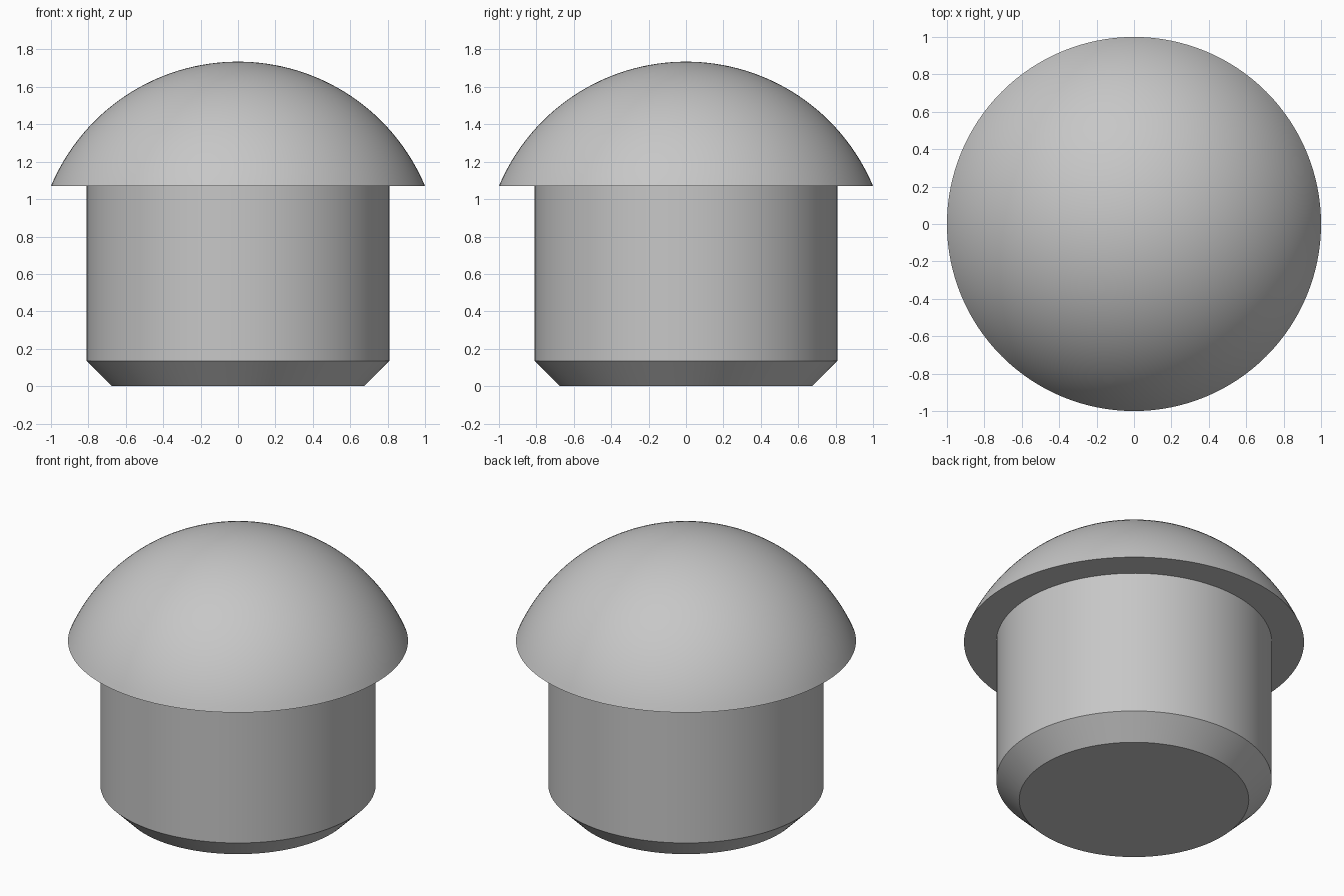
import bpy
import bmesh
import math

if "Cube" in bpy.data.objects:
    bpy.data.objects.remove(bpy.data.objects["Cube"], do_unlink=True)

SEGMENTS = 128
RIM_Z, TOP_Z = 1.07, 1.735

grey = bpy.data.materials.new("plain grey")
grey.use_nodes = True
grey.diffuse_color = (0.57, 0.57, 0.57, 1)
grey.node_tree.nodes["Principled BSDF"].inputs["Base Color"].default_value = grey.diffuse_color


def turned_part(name, profile):
    """Revolve an (r, z) profile about the z axis."""
    bm = bmesh.new()
    verts = [bm.verts.new((r, 0, z)) for r, z in profile]
    edges = [bm.edges.new(pair) for pair in zip(verts, verts[1:])]
    bmesh.ops.spin(bm, geom=verts + edges, cent=(0, 0, 0), axis=(0, 0, 1),
                   angle=math.tau, steps=SEGMENTS, use_merge=False)
    bmesh.ops.remove_doubles(bm, verts=bm.verts, dist=0.0001)
    # Close the flat bottom
    bmesh.ops.holes_fill(bm, edges=[e for e in bm.edges if e.is_boundary], sides=0)
    bmesh.ops.recalc_face_normals(bm, faces=bm.faces)
    mesh = bpy.data.meshes.new(name)
    bm.to_mesh(mesh)
    bm.free()
    mesh.materials.append(grey)
    obj = bpy.data.objects.new(name, mesh)
    bpy.context.collection.objects.link(obj)
    bpy.ops.object.select_all(action="DESELECT")
    obj.select_set(True)
    bpy.context.view_layer.objects.active = obj
    bpy.ops.object.shade_smooth_by_angle(angle=math.radians(30))
    return obj


# Spherical cap with a flat underside, in one piece with the chamfered stem
height = TOP_Z - RIM_Z
radius = (1 + height ** 2) / (2 * height)
sweep = math.asin(1 / radius)
RINGS = 32
dome = [(radius * math.sin(sweep * i / RINGS),
         TOP_Z - radius + radius * math.cos(sweep * i / RINGS))
        for i in range(RINGS, -1, -1)]
stem = [(0.675, 0), (0.81, 0.135), (0.81, RIM_Z)]
turned_part("domed_plug", stem + dome)
